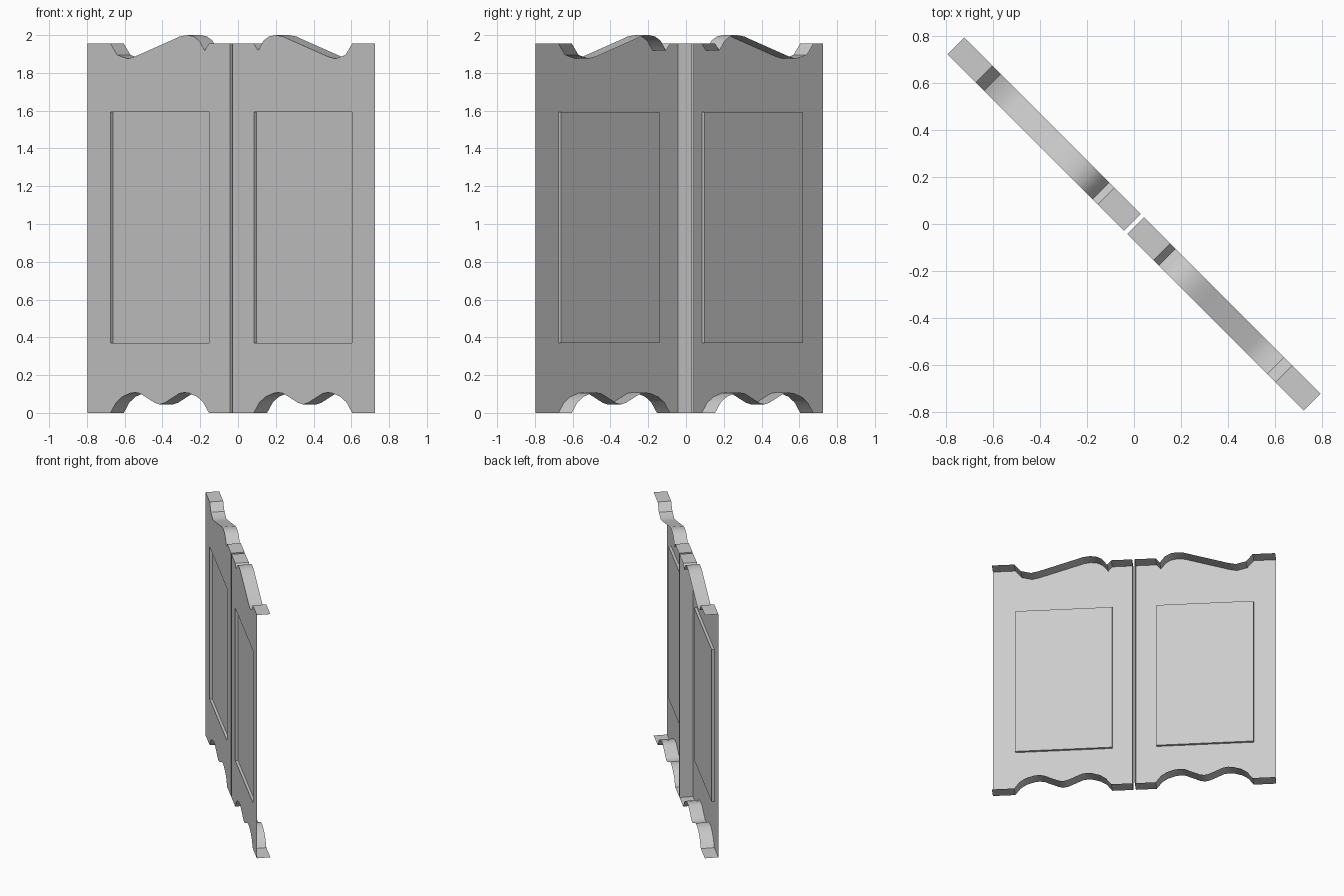
import bpy, bmesh, math

if "Cube" in bpy.data.objects:
    bpy.data.objects.remove(bpy.data.objects["Cube"])

R = math.sqrt(0.5)
FRONT, PANEL, BACK = -0.05, -0.03, 0.05      # depth of front sheet, recessed panel, rim
IN, OUT = 0.01, 1.075                        # inner and outer edge of a leaf
P0, P1, Z0, Z1, TOP = 0.168, 0.905, 0.37, 1.593, 1.955   # panel rectangle, leaf height

# Scalloped bottom and swept top, both running from the inner to the outer stile
half = [(P0, 0), (0.21, 0.055), (0.255, 0.085), (0.315, 0.104), (0.352, 0.108), (0.39, 0.103), (0.5, 0.053)]
mid = (P0 + P1) / 2
bottom = half + [(mid, 0.045)] + [(2 * mid - u, z) for u, z in reversed(half)]
top = [(P0, TOP), (0.2, 1.918), (0.24, 1.97), (0.282, 1.993), (0.33, 2.0), (0.385, 1.993),
       (0.44, 1.975), (0.72, 1.887), (0.777, 1.875), (0.855, 1.895), (P1, TOP)]


def door(name, side):
    bm = bmesh.new()

    def face(pts):
        # leaf coordinates (along, depth, up) turned 45 degrees about z
        return bm.faces.new([bm.verts.new(((side * u + v) * R, (v - side * u) * R, z)) for u, v, z in pts])

    def flat(pts):
        face([(u, FRONT, z) for u, z in pts])

    # stiles and rails
    flat([(IN, 0), (P0, 0), (P0, Z0), (P0, Z1), (P0, TOP), (IN, TOP)])
    flat([(P1, 0), (OUT, 0), (OUT, TOP), (P1, TOP), (P1, Z1), (P1, Z0)])
    flat(bottom + [(P1, Z0), (P0, Z0)])
    flat([(P0, Z1), (P1, Z1)] + top[::-1])

    # recessed panel and its walls
    rect = [(P0, Z0), (P1, Z0), (P1, Z1), (P0, Z1)]
    face([(u, PANEL, z) for u, z in rect])
    walls = list(zip(rect, rect[1:] + rect[:1]))

    # rim along bottom, inner edge and top (the outer edge is open)
    path = [(OUT, 0)] + bottom[::-1] + [(IN, 0), (IN, TOP)] + top + [(OUT, TOP)]
    for depth, pairs in ((PANEL, walls), (BACK, zip(path, path[1:]))):
        for a, b in pairs:
            face([(a[0], FRONT, a[1]), (b[0], FRONT, b[1]), (b[0], depth, b[1]), (a[0], depth, a[1])])

    bmesh.ops.remove_doubles(bm, verts=bm.verts, dist=0.0005)
    bmesh.ops.recalc_face_normals(bm, faces=bm.faces)
    bm.faces.ensure_lookup_table()
    big = max(bm.faces, key=lambda f: f.calc_area())
    if big.normal.x + big.normal.y > 0:
        bmesh.ops.reverse_faces(bm, faces=bm.faces)
    me = bpy.data.meshes.new(name)
    bm.to_mesh(me)
    bm.free()
    ob = bpy.data.objects.new(name, me)
    bpy.context.collection.objects.link(ob)
    bpy.ops.object.select_all(action='DESELECT')
    ob.select_set(True)
    bpy.context.view_layer.objects.active = ob
    bpy.ops.object.shade_smooth_by_angle(angle=math.radians(30))


door("left_door", -1)
door("right_door", 1)
